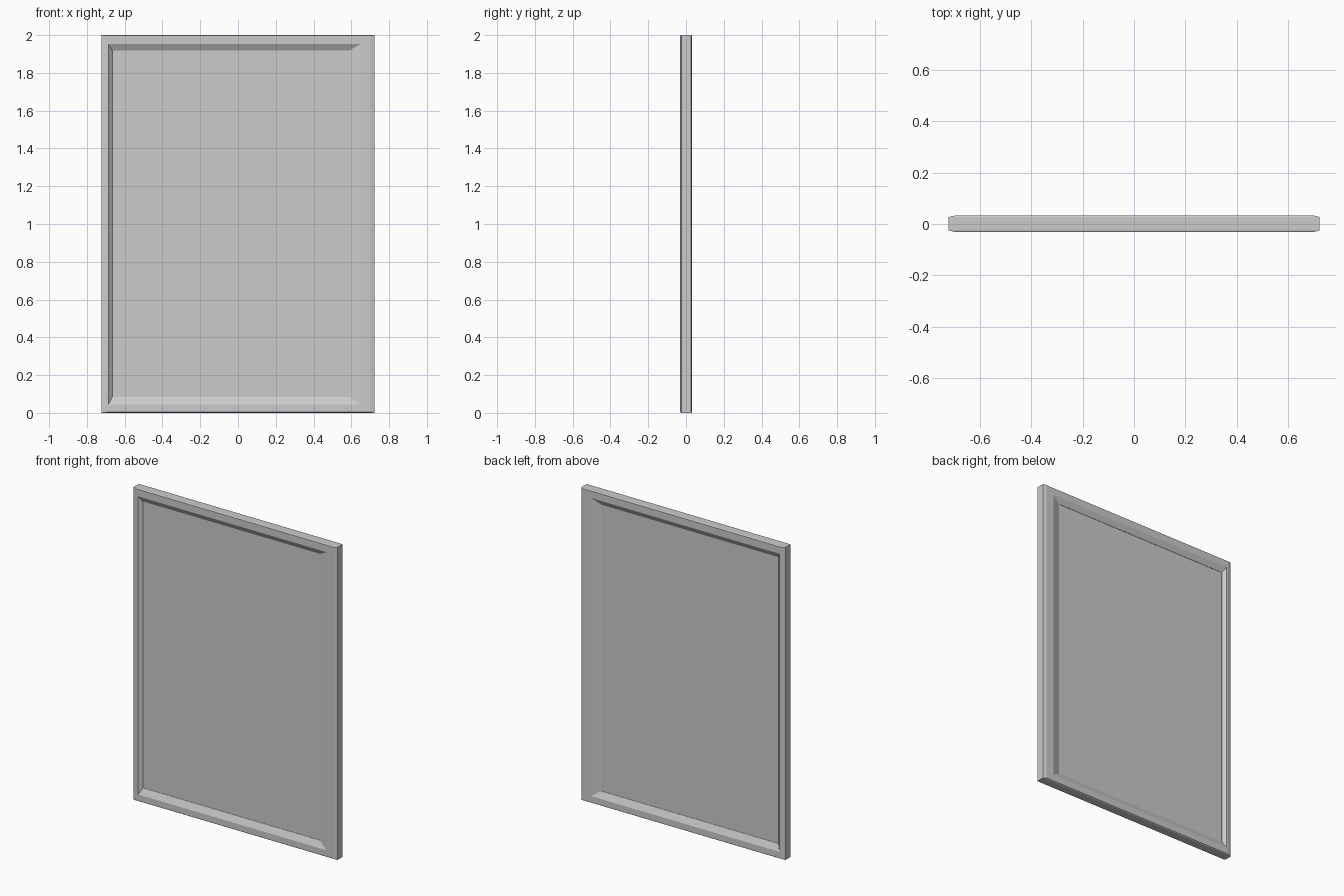
import bpy, bmesh

if "Cube" in bpy.data.objects:
    bpy.data.objects.remove(bpy.data.objects["Cube"])


def ring(bm, left, right, bottom, top, y):
    """Rectangular loop in the XZ plane."""
    return [bm.verts.new((x, y, z)) for x, z in
            ((left, bottom), (right, bottom), (right, top), (left, top))]


def finish(bm, name):
    bmesh.ops.recalc_face_normals(bm, faces=bm.faces)
    mesh = bpy.data.meshes.new(name)
    bm.to_mesh(mesh)
    bm.free()
    obj = bpy.data.objects.new(name, mesh)
    bpy.context.collection.objects.link(obj)
    return obj


def loft(name, sections, closed=False):
    """Bridge successive rectangles; cap the ends unless the loop closes."""
    bm = bmesh.new()
    rings = [ring(bm, *s) for s in sections]
    pairs = list(zip(rings, rings[1:]))
    if closed:
        pairs.append((rings[-1], rings[0]))
    else:
        bm.faces.new(rings[0])
        bm.faces.new(rings[-1])
    for a, b in pairs:
        for i in range(4):
            j = (i + 1) % 4
            bm.faces.new((a[i], a[j], b[j], b[i]))
    return finish(bm, name)


OUTER = (-0.722, 0.722, 0.0, 2.0)         # outer silhouette
SHOULDER = (-0.695, 0.700, 0.004, 1.997)  # slightly eased outer edge
LIP = (-0.685, 0.648, 0.045, 1.952)       # start of the inner slope
SEAT = (-0.665, 0.590, 0.085, 1.918)      # where the slope meets the panel

# Surrounding frame with sloping inner moulding on both sides
loft("frame", [
    OUTER + (0.027,), OUTER + (-0.025,),
    SHOULDER + (-0.031,), LIP + (-0.031,), SEAT + (-0.012,),
    SEAT + (0.014,), LIP + (0.033,), SHOULDER + (0.033,),
], closed=True)

# Recessed flat panel, edges tucked into the frame
PANEL = (-0.675, 0.600, 0.075, 1.928)
loft("panel", [PANEL + (-0.010,), PANEL + (0.012,)])
